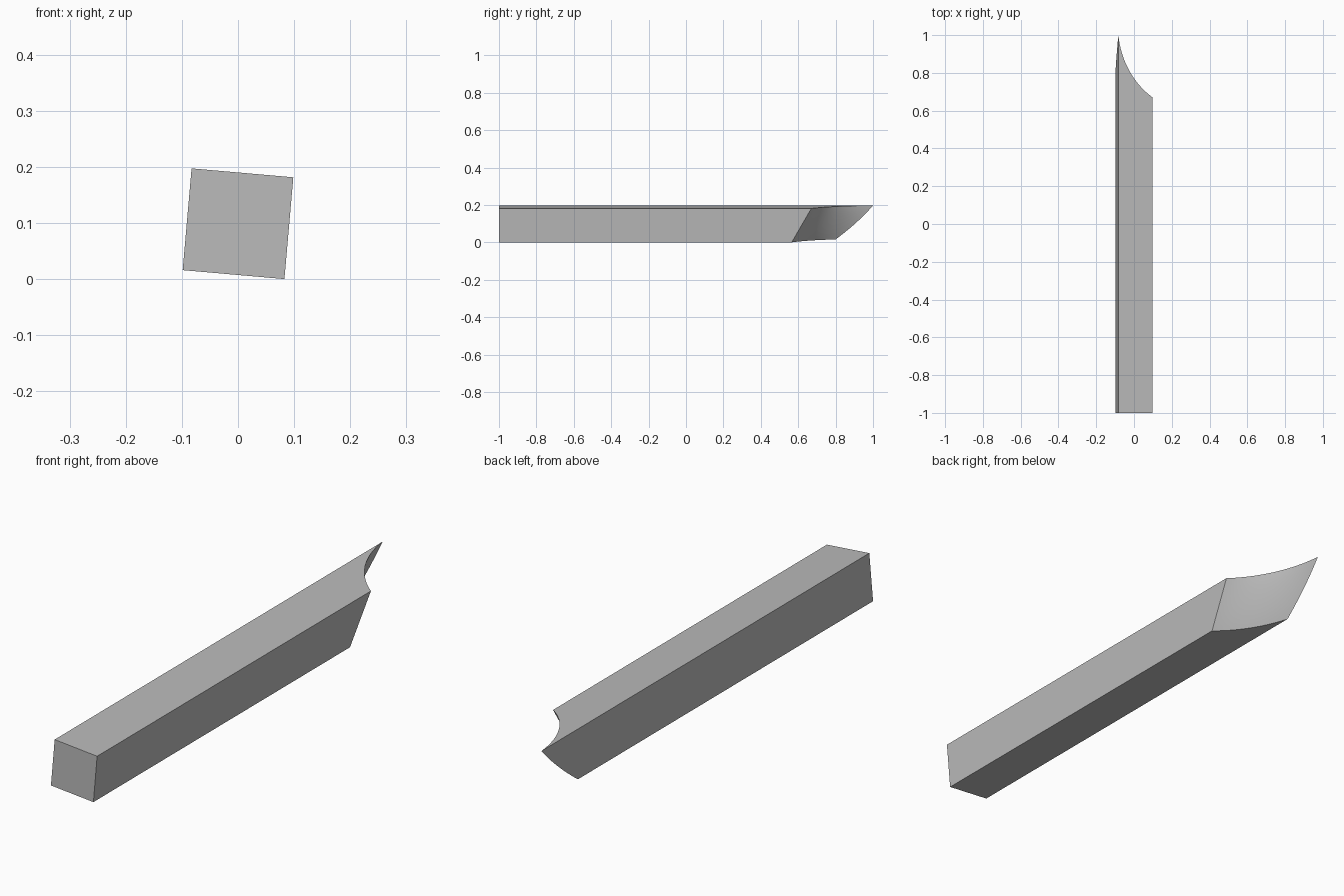
import bpy, bmesh, math
from mathutils import Vector

cube = bpy.data.objects.get("Cube")
if cube:
    bpy.data.objects.remove(cube, do_unlink=True)

# Plain grey material
grey = bpy.data.materials.new("plain_grey")
grey.use_nodes = True
colour = (0.5, 0.5, 0.5, 1)
grey.diffuse_color = colour
grey.node_tree.nodes["Principled BSDF"].inputs["Base Color"].default_value = colour

# Slightly rolled square section
WIDTH, ROLL = 0.182, math.radians(5)
across = Vector((math.cos(ROLL), 0, -math.sin(ROLL))) * WIDTH
upward = Vector((math.sin(ROLL), 0, math.cos(ROLL))) * WIDTH
corner = Vector((0, 0, 0.099)) - (across + upward) / 2
STEPS, ROWS = 32, 12


def lerp(a, b, t):
    return a + (b - a) * t


def arc(w):
    """Hollow circular profile of the scooped end."""
    return -math.sqrt(0.1625 - (0.4006 - w) ** 2)


def scoop(u, v):
    """Length of the bar at a point of its section."""
    shift = 0.0245 * (1 - v)
    first, last = arc(shift), arc(shift + WIDTH)
    g = (arc(shift + u * WIDTH) - last) / (first - last)
    left = lerp(0.80, 1.0, v) + 0.045 * v * (1 - v)
    return lerp(lerp(0.565, 0.67, v), left, g)


def section(u, v, y):
    return corner + across * u + upward * v + Vector((0, y, 0))


bm = bmesh.new()

# Scooped back end
grid = []
for j in range(ROWS + 1):
    v = j / ROWS
    us = [(i / STEPS) ** 1.6 for i in range(STEPS + 1)]
    grid.append([bm.verts.new(section(u, v, scoop(u, v))) for u in us])
for j in range(ROWS):
    for i in range(STEPS):
        bm.faces.new((grid[j][i], grid[j][i + 1], grid[j + 1][i + 1], grid[j + 1][i]))

# Square front end and the four long sides
bl, br, tr, tl = [bm.verts.new(section(u, v, -1)) for u, v in ((0, 0), (1, 0), (1, 1), (0, 1))]
bm.faces.new((bl, br, tr, tl))
bm.faces.new([bl, br] + grid[0][::-1])
bm.faces.new([tr, tl] + grid[-1])
bm.faces.new([br, tr] + [row[-1] for row in grid[::-1]])
bm.faces.new([tl, bl] + [row[0] for row in grid])
bmesh.ops.recalc_face_normals(bm, faces=bm.faces)

mesh = bpy.data.meshes.new("scooped_bar")
bm.to_mesh(mesh)
bm.free()
mesh.materials.append(grey)
bar = bpy.data.objects.new("scooped_bar", mesh)
bpy.context.collection.objects.link(bar)
bpy.ops.object.select_all(action="DESELECT")
bar.select_set(True)
bpy.context.view_layer.objects.active = bar
bpy.ops.object.shade_smooth_by_angle(angle=math.radians(30))
